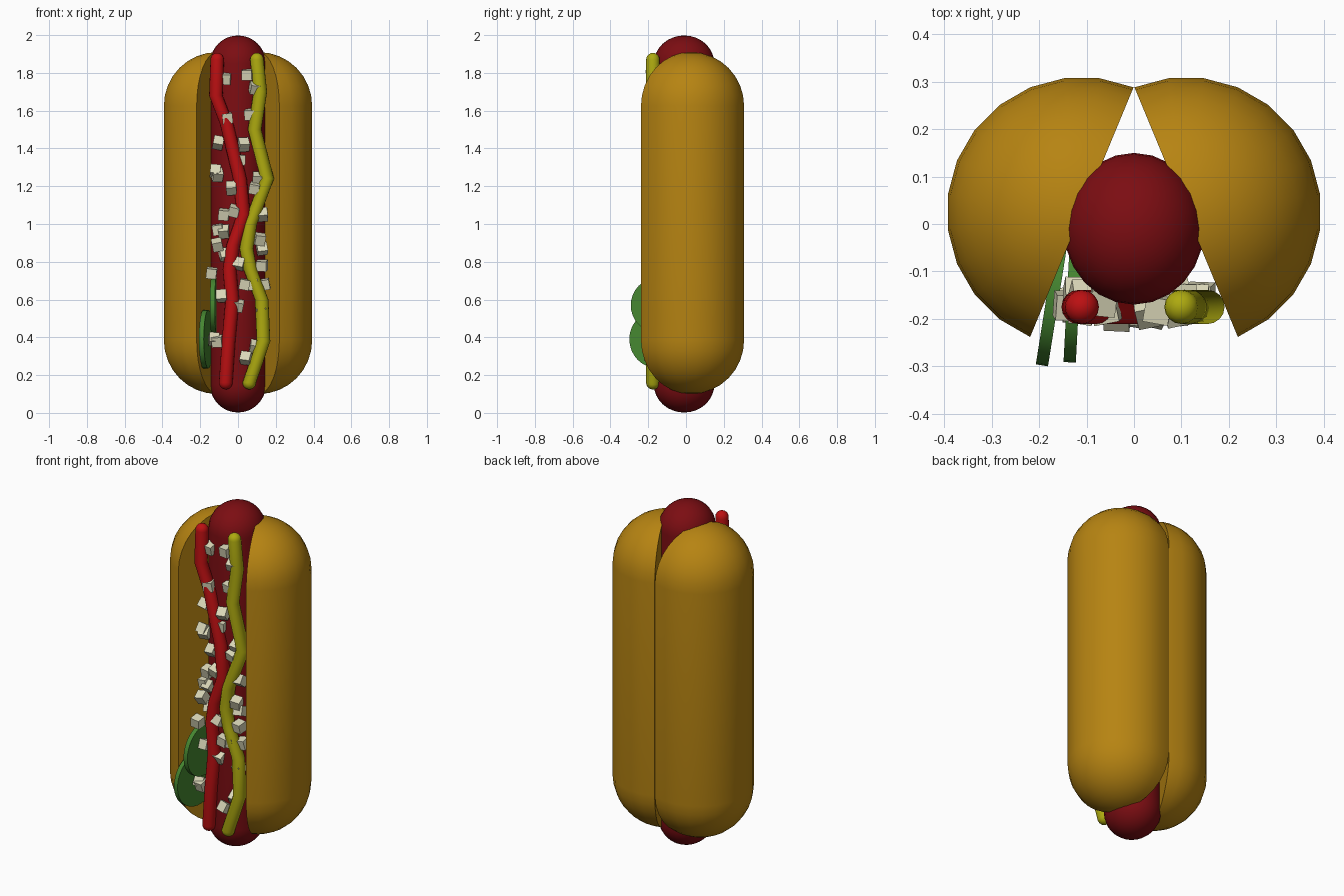
import bpy, bmesh, math, random
from mathutils import Matrix, Vector

if "Cube" in bpy.data.objects:
    bpy.data.objects.remove(bpy.data.objects["Cube"], do_unlink=True)
random.seed(4)


def material(name, rgb):
    m = bpy.data.materials.new(name)
    m.use_nodes = True
    m.diffuse_color = (*rgb, 1)
    m.node_tree.nodes["Principled BSDF"].inputs["Base Color"].default_value = (*rgb, 1)
    return m


BREAD = material("bread brown", (0.47, 0.23, 0.006))
MEAT = material("sausage red", (0.2, 0.004, 0.006))
KETCHUP = material("ketchup red", (0.5, 0.005, 0.006))
MUSTARD = material("mustard yellow", (0.42, 0.40, 0.005))
ONION = material("onion cream", (0.70, 0.68, 0.48))
PICKLE = material("pickle green", (0.06, 0.24, 0.03))


def finish(name, bm, mat, smooth=True):
    bmesh.ops.recalc_face_normals(bm, faces=bm.faces)
    mesh = bpy.data.meshes.new(name)
    bm.to_mesh(mesh)
    bm.free()
    mesh.materials.append(mat)
    ob = bpy.data.objects.new(name, mesh)
    bpy.context.collection.objects.link(ob)
    if smooth:
        bpy.ops.object.select_all(action='DESELECT')
        ob.select_set(True)
        bpy.context.view_layer.objects.active = ob
        bpy.ops.object.shade_smooth_by_angle(angle=math.radians(35))
    return ob


def capsule(name, path, rx, ry, mat, segs, start=0, sweep=360, cap=8):
    """Round-ended tube along a bottom-to-top path; a 180 sweep gives a flat-cut half."""
    bm = bmesh.new()
    count = segs if sweep == 360 else segs + 1
    angles = [math.radians(start + sweep * i / segs) for i in range(count)]
    lo, hi = Vector(path[0]), Vector(path[-1])
    up = Vector((0, 0, rx))
    steps = [math.pi / 2 * i / cap for i in range(1, cap)]
    rings = [(lo - up * math.cos(t), math.sin(t)) for t in steps]
    rings += [(Vector(p), 1) for p in path]
    rings += [(hi + up * math.sin(t), math.cos(t)) for t in steps]
    loops = [[bm.verts.new((c.x + rx * s * math.cos(a), c.y + ry * s * math.sin(a), c.z))
              for a in angles] for c, s in rings]
    for a, b in zip(loops, loops[1:]):
        for i in range(count):
            j = (i + 1) % count
            bm.faces.new((a[i], a[j], b[j], b[i]))
    for loop, tip in ((loops[0], lo - up), (loops[-1], hi + up)):
        pole = bm.verts.new(tip)
        for i in range(count):
            bm.faces.new((loop[i], loop[(i + 1) % count], pole))
    return finish(name, bm, mat)


# Bun halves: half capsules whose flat cuts meet at the back and open to the front
R = 0.285
for name, side, start in (("bun_left", 1, -67.5), ("bun_right", -1, 67.5)):
    capsule(name, [(side * 0.11, 0.025, 0.10 + R), (side * 0.11, 0.025, 1.91 - R)],
            R, R, BREAD, 12, start, 180)

# Sausage
capsule("sausage", [(0, -0.01, 0.15), (0, -0.01, 1.85)], 0.148, 0.16, MEAT, 24)

# Sauce squiggles as (x, z) points
ketchup = [(-.065, .16), (-.05, .38), (-.03, .60), (-.045, .76), (-.025, .89),
           (.03, 1.05), (.01, 1.24), (-.06, 1.53), (-.117, 1.68), (-.11, 1.87)]
mustard = [(.06, .16), (.135, .38), (.125, .60), (.065, .76), (.045, .87),
           (.065, 1.0), (.155, 1.24), (.088, 1.5), (.118, 1.70), (.10, 1.87)]
for name, pts, mat in (("ketchup", ketchup, KETCHUP), ("mustard", mustard, MUSTARD)):
    capsule(name, [(x, -0.175, z) for x, z in pts], 0.036, 0.036, mat, 16, cap=5)

# Pickle slices tucked into the right side of the bun
for name, pos, radius, turn in (("pickle_lower", (-.170, -.145, .39), .155, -9),
                                ("pickle_upper", (-.128, -.145, .57), .147, -3)):
    bm = bmesh.new()
    bmesh.ops.create_cone(bm, cap_ends=True, segments=32, radius1=radius,
                          radius2=radius, depth=0.026)
    bm.transform(Matrix.Translation(pos) @ Matrix.Rotation(math.radians(turn), 4, 'Z')
                 @ Matrix.Rotation(math.pi / 2, 4, 'Y'))
    finish(name, bm, PICKLE)

# Diced onion scattered along the sausage, as (x, z) points
dice = [(.05, 1.79), (.09, 1.72), (-.065, 1.77), (-.06, 1.56), (-.105, 1.43),
        (.03, 1.42), (.01, 1.34), (.065, 1.58), (-.12, 1.28), (-.11, 1.26),
        (.105, 1.24), (.09, 1.19), (-.035, 1.19), (-.02, 1.07), (-.075, 1.05),
        (.13, 1.05), (-.105, .97), (-.075, .96), (-.11, .89), (-.07, .84),
        (.115, .92), (.127, .87), (.127, .78), (.005, .79), (-.14, .74),
        (.035, .68), (.085, .68), (.14, .68), (-.085, .62), (0, .57),
        (.127, .54), (-.127, .39), (-.11, .38), (.042, .29), (.09, .35)]
bm = bmesh.new()
for x, z in dice:
    y = random.uniform(-0.195, -0.165) + 0.25 * abs(x) ** 1.0 * 0.6
    spin = (Matrix.Rotation(random.uniform(0, 1.2), 4, 'X')
            @ Matrix.Rotation(random.uniform(-.2, .2), 4, 'Y')
            @ Matrix.Rotation(random.uniform(-.25, .25), 4, 'Z'))
    bmesh.ops.create_cube(bm, size=0.054, matrix=Matrix.Translation((x, y, z)) @ spin)
finish("diced_onion", bm, ONION, smooth=False)
